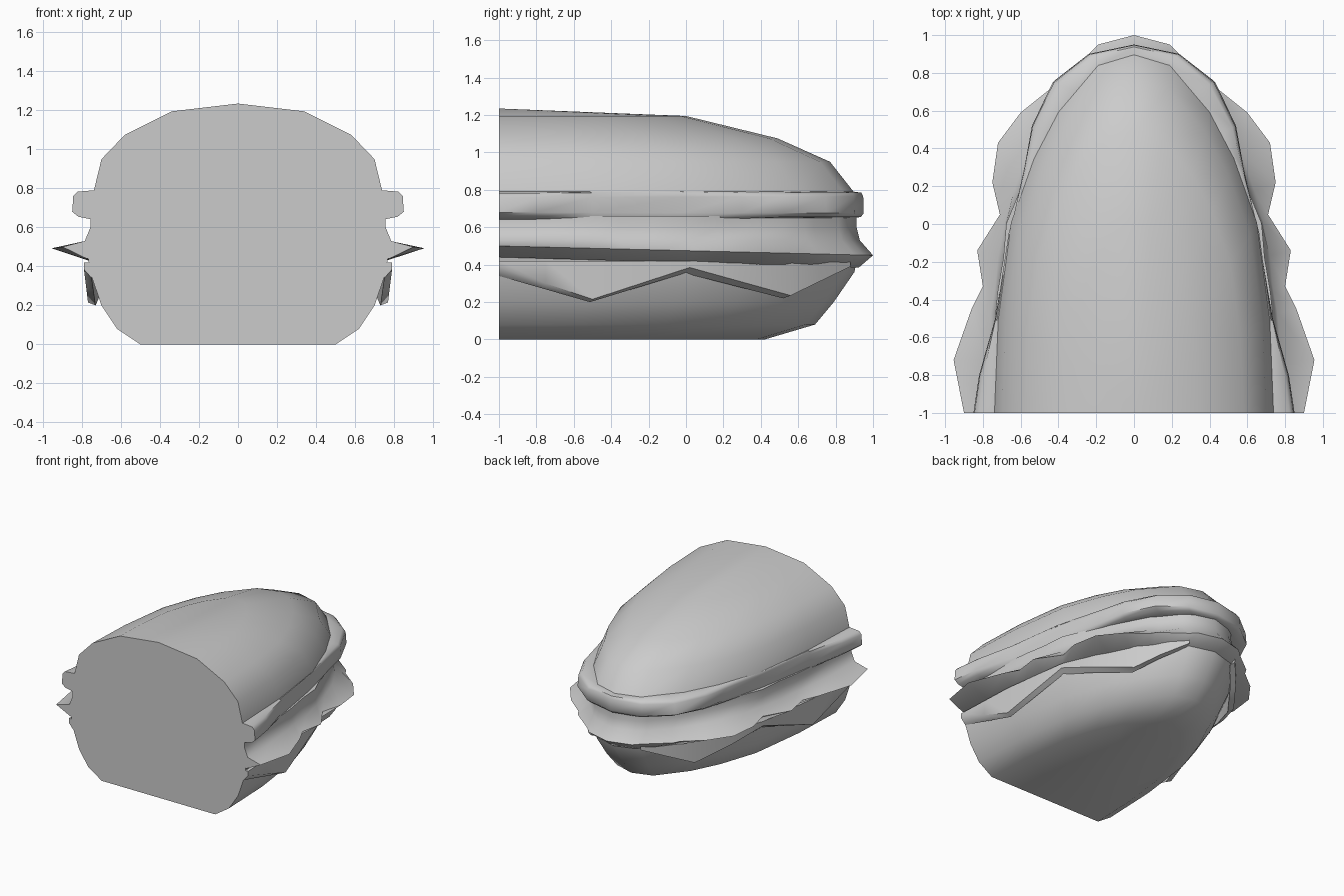
import bpy, bmesh, math

cube = bpy.data.objects.get("Cube")
if cube:
    bpy.data.objects.remove(cube, do_unlink=True)

mat = bpy.data.materials.new("plain grey")
mat.use_nodes = True
GREY = (0.6, 0.6, 0.6, 1)
mat.diffuse_color = GREY
mat.node_tree.nodes["Principled BSDF"].inputs["Base Color"].default_value = GREY

# Half plan of a cut loaf: (width share, length share) from cut face to tip
PLAN = [(1, 0), (.973, .26), (.88, .53), (.716, .71), (.54, .84), (.257, .97), (0, 1)]


def plan_width(v):
    for (u0, v0), (u1, v1) in zip(PLAN, PLAN[1:]):
        if v <= v1:
            return u0 + (u1 - u0) * (v - v0) / (v1 - v0)
    return 0


def plan_point(v, half_width, tip):
    return half_width * plan_width(v), -1 + v * (tip + 1)


def finish(name, bm):
    bmesh.ops.remove_doubles(bm, verts=bm.verts, dist=1e-4)
    bmesh.ops.recalc_face_normals(bm, faces=bm.faces)
    mesh = bpy.data.meshes.new(name)
    bm.to_mesh(mesh)
    bm.free()
    mesh.materials.append(mat)
    obj = bpy.data.objects.new(name, mesh)
    bpy.context.collection.objects.link(obj)
    bpy.ops.object.select_all(action='DESELECT')
    obj.select_set(True)
    bpy.context.view_layer.objects.active = obj
    bpy.ops.object.shade_smooth_by_angle(angle=math.radians(50))


def loft(name, half_rings):
    """Mirror each half ring in x, bridge the rings and cap both ends."""
    bm = bmesh.new()
    rings = []
    for half in half_rings:
        full = half + [(-x, y, z) for x, y, z in reversed(half[:-1])]
        rings.append([bm.verts.new(p) for p in full])
    for a, b in zip(rings, rings[1:]):
        for i in range(len(a)):
            j = (i + 1) % len(a)
            bm.faces.new((a[i], a[j], b[j], b[i]))
    bm.faces.new(rings[0])
    if half_rings[-1][0][0] > 0:
        bm.faces.new(rings[-1])
    finish(name, bm)


def bun(name, levels):
    loft(name, [[(*plan_point(v, w, tip), z) for _, v in PLAN] for w, tip, z in levels])


def layer(name, rim, width, tip, levels):
    """Filling whose wavy rim swells out of a plain plan; levels: swell, cut z, tip z."""
    rings = []
    for swell, z_cut, z_tip in levels:
        ring = []
        for x, y in rim:
            v = (y + 1) / (rim[-1][1] + 1)
            px, py = plan_point(v, width, tip)
            ring.append((px + (x - px) * swell, py + (y - py) * swell,
                         z_cut + (z_tip - z_cut) * v))
        rings.append(ring)
    loft(name, rings)


# Buns: half width, tip y, height
bun("bottom_bun", [(.5, .42, 0), (.62, .69, .08), (.70, .79, .2),
                   (.755, .90, .36), (.77, .92, .45)])
bun("top_bun", [(.74, .90, .785), (.70, .77, .95), (.58, .49, 1.075),
                (.34, 0, 1.195), (0, -1, 1.235)])

# Meat slab
slab_rim = [(.85, -1), (.82, -.8), (.735, -.5), (.65, -.02), (.58, .3),
            (.54, .52), (.43, .75), (.24, .9), (0, .95)]
layer("meat_slab", slab_rim, .745, .9,
      [(0, .64, .65), (.7, .655, .655), (1, .68, .675), (.95, .76, .765),
       (.75, .783, .785), (0, .79, .79)])

# Wavy lettuce
lettuce_rim = [(.90, -1), (.955, -.72), (.86, -.45), (.80, -.33), (.83, -.14),
               (.71, .05), (.75, .22), (.72, .43), (.60, .59), (.45, .71),
               (.42, .76), (.24, .9), (.19, .95), (0, 1)]
layer("lettuce", lettuce_rim, .77, .92,
      [(.05, .44, .385), (1, .5, .45), (.12, .53, .53), (-.1, .6, .6), (-.1, .66, .66)])

# Cheese slice corners hanging over the bottom bun: length share, outer z, inner z
CORNERS = [(0, .385, .34), (.256, .215, .2), (.523, .385, .355),
           (.8, .235, .22), (.964, .39, .38)]
bm = bmesh.new()
for side in (1, -1):
    sections = []
    for (v0, o0, i0), (v1, o1, i1) in zip(CORNERS, CORNERS[1:]):
        for t in (0, .5, 1):
            v = v0 + (v1 - v0) * t
            ox, oy = plan_point(v, .79, .95)
            ix, iy = plan_point(v, .75, .9)
            points = [(ox, oy, .42), (ox, oy, o0 + (o1 - o0) * t),
                      (ix, iy, i0 + (i1 - i0) * t), (ix, iy, .42)]
            if t or not sections:
                sections.append([bm.verts.new((side * x, y, z)) for x, y, z in points])
    for a, b in zip(sections, sections[1:]):
        for k in range(4):
            n = (k + 1) % 4
            bm.faces.new((a[k], a[n], b[n], b[k]))
    bm.faces.new(sections[0])
    bm.faces.new(sections[-1])
finish("cheese_corners", bm)
